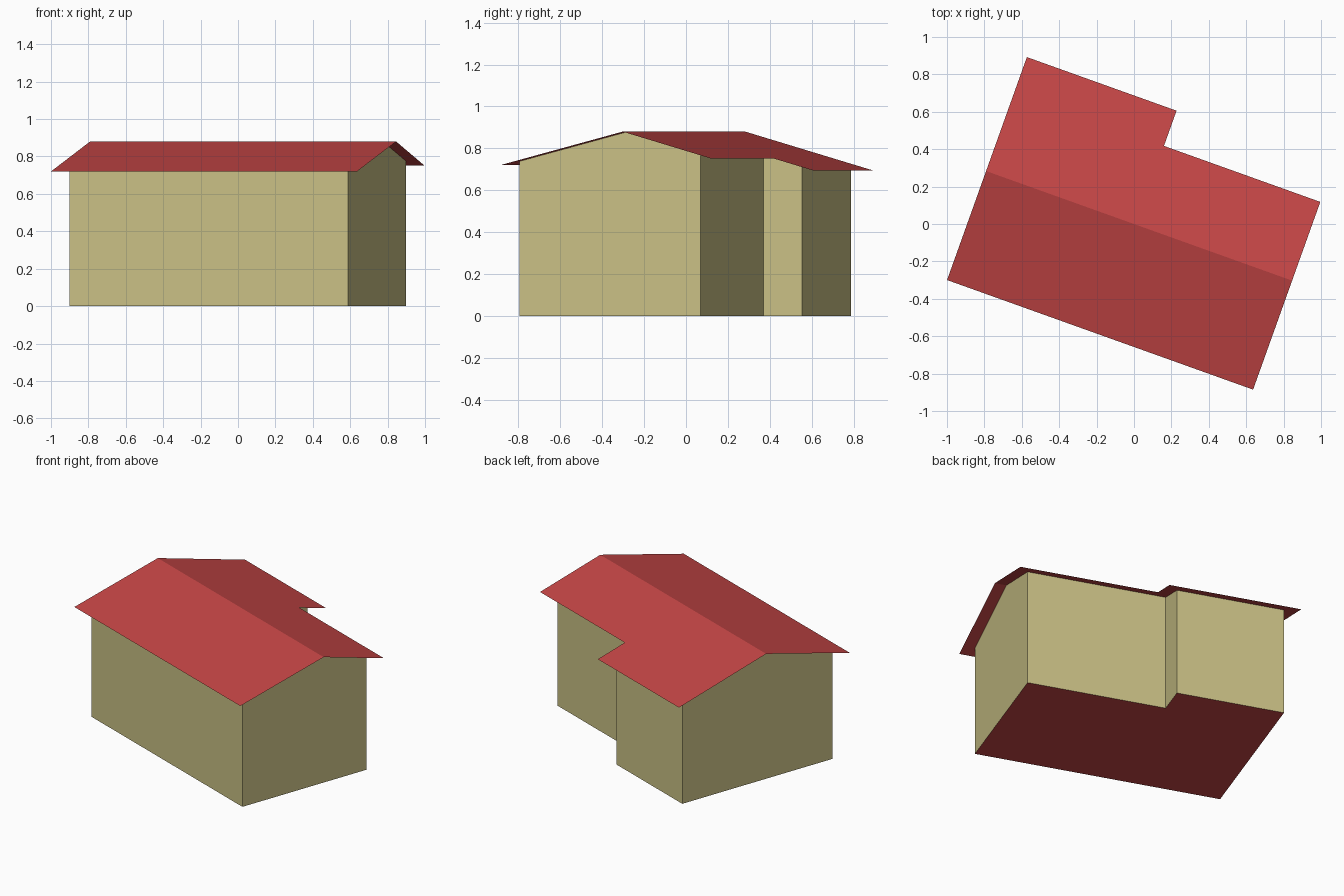
import bpy
import math
from mathutils import Matrix

cube = bpy.data.objects.get("Cube")
if cube:
    bpy.data.objects.remove(cube, do_unlink=True)

RIDGE_Z = 0.88
FRONT_SLOPE, BACK_SLOPE = 0.258, 0.286
TURN = Matrix.Rotation(math.radians(-19.7), 4, 'Z')


def material(name, rgb):
    mat = bpy.data.materials.new(name)
    mat.use_nodes = True
    mat.diffuse_color = (*rgb, 1)
    mat.node_tree.nodes["Principled BSDF"].inputs["Base Color"].default_value = (*rgb, 1)
    return mat


def roof_z(v):
    return RIDGE_Z + v * FRONT_SLOPE if v < 0 else RIDGE_Z - v * BACK_SLOPE


def outline(left, right, front, back, step_u, step_back):
    """Stepped plan, anticlockwise from the front, with both ridge ends."""
    return [(left, front), (right, front), (right, 0), (right, back),
            (step_u, back), (step_u, step_back), (left, step_back), (left, 0)]


def build(name, verts, faces, mat):
    mesh = bpy.data.meshes.new(name)
    mesh.from_pydata(verts, [], faces)
    mesh.transform(TURN)
    mesh.materials.append(mat)
    mesh.update()
    obj = bpy.data.objects.new(name, mesh)
    bpy.context.collection.objects.link(obj)
    return obj


cream = material("wall cream", (0.59, 0.53, 0.235))
red = material("roof red", (0.56, 0.061, 0.061))

# Walls rise from the ground to the sloping roof
plan = outline(-0.759, 0.823, -0.55, 0.369, -0.068, 0.565)
n = len(plan)
ground = [(u, v, 0) for u, v in plan]
tops = [(u, v, roof_z(v)) for u, v in plan]
build("walls", ground + tops,
      [(i, (i + 1) % n, (i + 1) % n + n, i + n) for i in range(n)], cream)

# Floor closes the underside
build("floor", ground, [tuple(reversed(range(n)))], red)

# Thin overhanging roof: one front slope and one stepped back slope
eaves = outline(-0.84, 0.898, -0.619, 0.447, 0.01, 0.647)
build("roof", [(u, v, roof_z(v)) for u, v in eaves],
      [(0, 1, 2, 7), (7, 2, 3, 4, 5, 6)], red)
